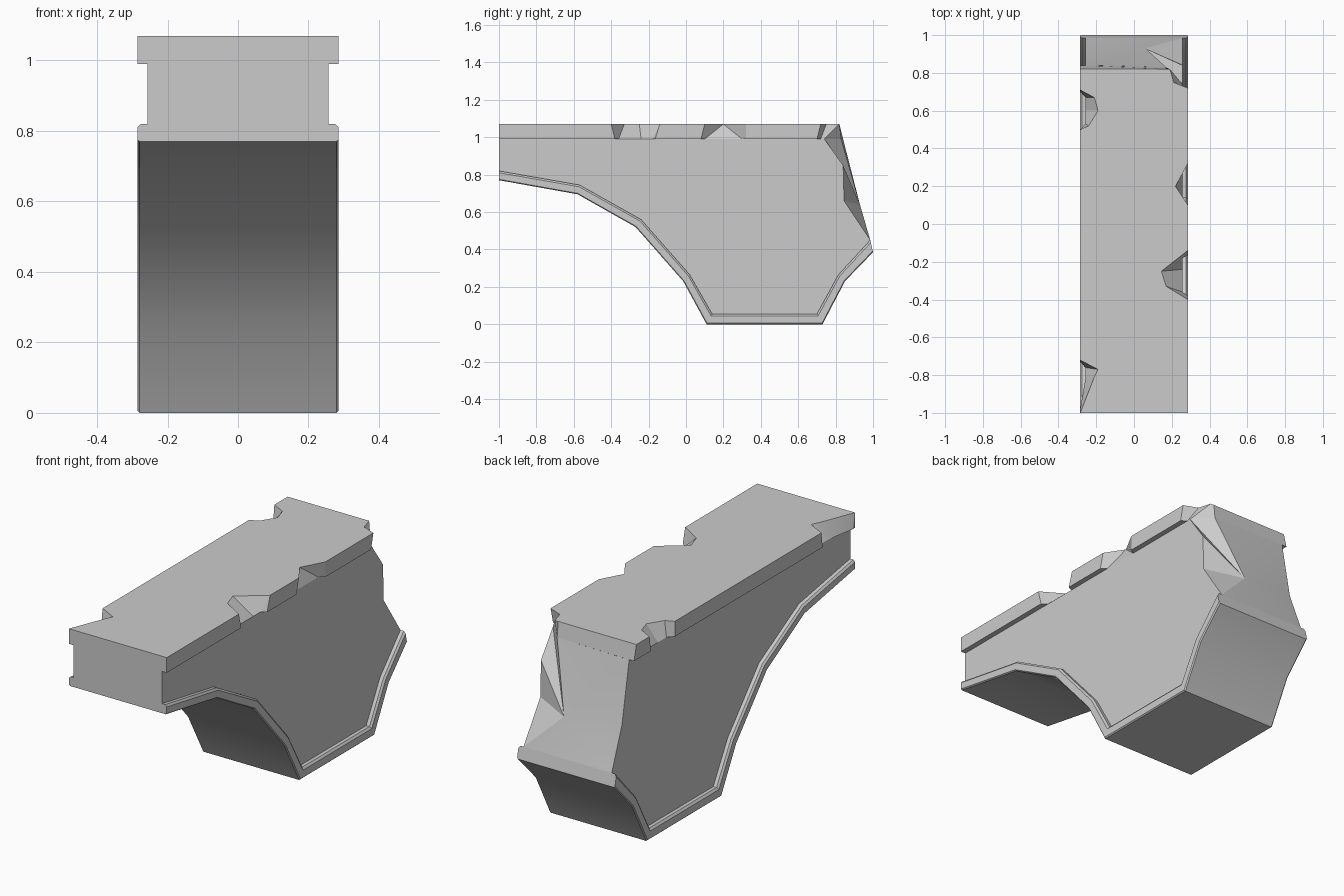
import bpy, bmesh, math

if "Cube" in bpy.data.objects:
    bpy.data.objects.remove(bpy.data.objects["Cube"])

W, C = 0.285, 0.257      # half width of the trims / of the core
ZT, ZB = 1.07, 0.99      # top slab heights

# underside path (y, z): outer line and inner line of the trim
OUTER = [(-1, .77), (-.58, .695), (-.27, .52), (-.015, .23),
         (.11, 0), (.73, 0), (.85, .23), (1, .385)]
INNER = [(-1, .82), (-.57, .745), (-.24, .56), (.02, .265),
         (.14, .055), (.70, .055), (.815, .265), (.985, .45)]


def make(name, faces):
    """Build an object from faces given as lists of coordinates."""
    bm = bmesh.new()
    for f in faces:
        pts = []
        for p in f:
            if p not in pts:
                pts.append(p)
        if len(pts) > 2:
            bm.faces.new([bm.verts.new(p) for p in pts])
    bmesh.ops.remove_doubles(bm, verts=bm.verts, dist=1e-4)
    bmesh.ops.recalc_face_normals(bm, faces=bm.faces)
    me = bpy.data.meshes.new(name)
    bm.to_mesh(me)
    bm.free()
    ob = bpy.data.objects.new(name, me)
    bpy.context.collection.objects.link(ob)
    bpy.ops.object.select_all(action='DESELECT')
    ob.select_set(True)
    bpy.context.view_layer.objects.active = ob
    bpy.ops.object.shade_smooth_by_angle(angle=math.radians(22))
    return ob


# lower trim: chamfered section lofted along the underside path
section = [(C, 0), (.276, 0), (W, .2), (W, .9), (.279, 1)]
section += [(-x, t) for x, t in reversed(section)]
rings = [[(x, a[0] + (b[0] - a[0]) * t, a[1] + (b[1] - a[1]) * t) for x, t in section]
         for a, b in zip(INNER, OUTER)]
faces = [rings[0], rings[-1]]
for r, s in zip(rings, rings[1:]):
    faces += [[r[i], r[i + 1], s[i + 1], s[i]] for i in range(len(r) - 1)]
make("lower_trim", faces)

# core: two flat sides, a front and a faceted broken back
break_r = [(.845, .66), (.84, .85), (.74, ZB)]
break_l = [(.90, .67), (.84, ZB)]
side_r = [(C, y, z) for y, z in INNER + break_r + [(-1, ZB)]]
side_l = [(-C, y, z) for y, z in INNER + break_l + [(-1, ZB)]]
front = [side_r[0], side_r[-1], side_l[-1], side_l[0]]
centre = (.06, .93, .64)
rim = side_r[7:11] + [(.17, .83, ZB)] + side_l[7:10][::-1]
fan = [[centre, rim[i], rim[(i + 1) % len(rim)]] for i in range(len(rim))]
make("core", [side_r, side_l, front] + fan)

# top slab outline: (top x, top y, bottom x, bottom y), with chipped edges
edge_r = [(W, -1, W, -1), (W, -.40, W, -.38), (.17, -.33, C, -.36),
          (.145, -.25, C, -.24), (W, -.14, C, -.18), (W, -.14, W, -.165),
          (W, .10, W, .08), (.22, .20, C, .10), (.22, .20, C, .30),
          (W, .32, W, .32), (W, .72, W, .70), (.21, .75, C, .72),
          (.19, .82, C, .74), (.17, .82, .17, .83)]
edge_l = [(-W, .82, -W, .84), (-W, .71, -W, .70), (-.21, .67, -C, .67),
          (-.19, .60, -C, .60), (-.24, .52, -C, .53), (-W, .50, -W, .50),
          (-W, -.72, -W, -.73), (-.19, -.77, -C, -.76), (-.21, -.81, -C, -.82),
          (-W, -1, -W, -.98), (-W, -1, -W, -1)]
outline = edge_r + edge_l
top = [(p[0], p[1], ZT) for p in outline]
low = [(p[2], p[3], ZB) for p in outline]
faces = [top]
for i in range(len(outline)):
    j = (i + 1) % len(outline)
    a, b = low[i], low[j]
    faces.append([top[i], top[j], b, a])
    # overhang underneath the slab
    if a[0] * b[0] > 0 and abs(a[0]) >= C and abs(b[0]) >= C:
        s = math.copysign(C, a[0])
        faces.append([a, b, (s, b[1], ZB), (s, a[1], ZB)])
make("top_slab", faces)
